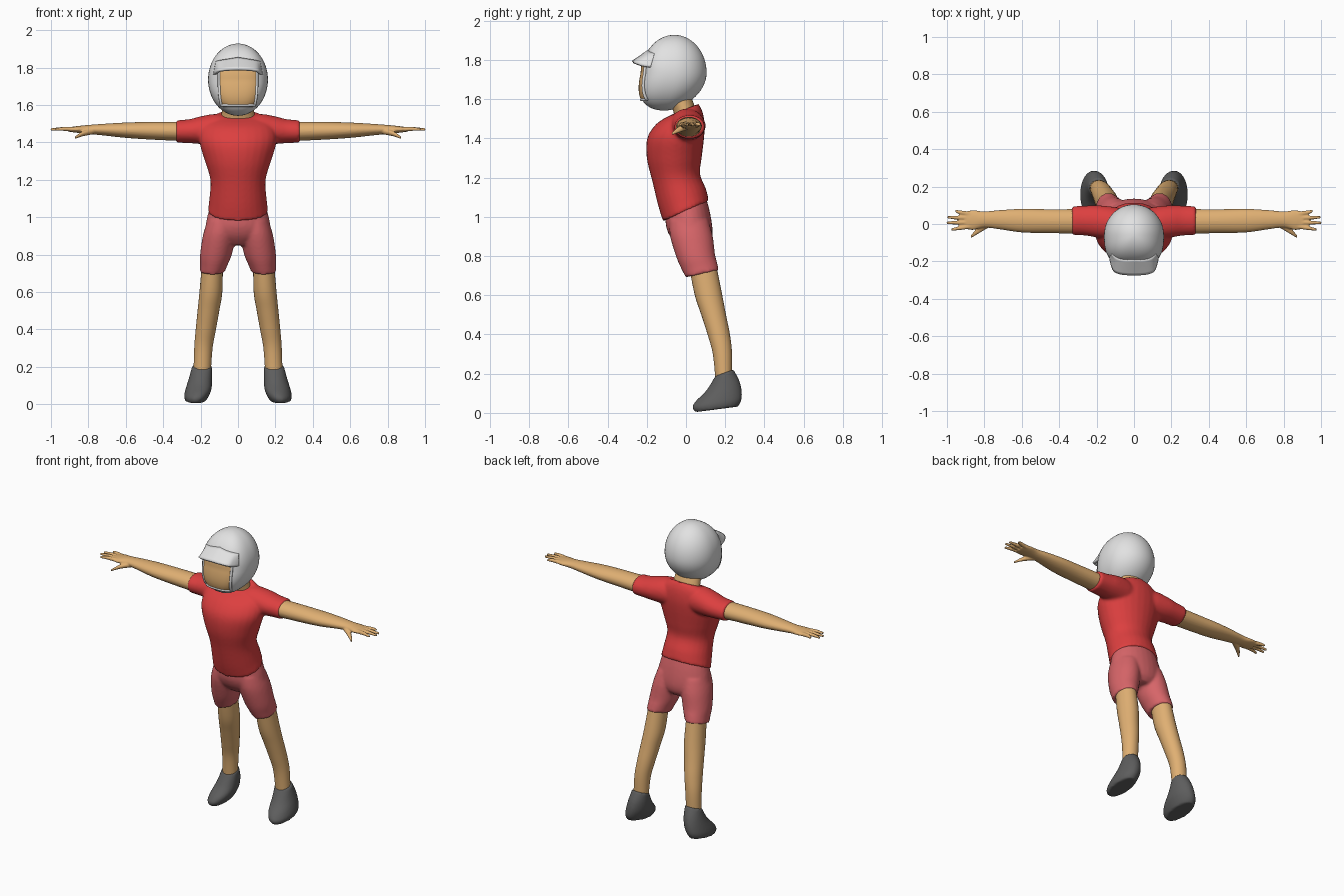
import bpy, bmesh
from math import cos, sin, pi, sqrt

cube = bpy.data.objects.get("Cube")
if cube:
    bpy.data.objects.remove(cube)


def material(name, rgb):
    m = bpy.data.materials.new(name)
    m.use_nodes = True
    m.diffuse_color = (*rgb, 1)
    m.node_tree.nodes["Principled BSDF"].inputs["Base Color"].default_value = (*rgb, 1)
    return m


SKIN = material("skin", (0.74, 0.43, 0.17))
RED = material("shirt_red", (0.72, 0.05, 0.05))
ROSE = material("shorts_rose", (0.68, 0.13, 0.14))
GREY = material("shoe_grey", (0.11, 0.11, 0.11))
WHITE = material("helmet_white", (0.76, 0.76, 0.76))


def smooth_rings(rings, steps=5):
    """Catmull-Rom interpolation through the ring tuples."""
    out = []
    last = len(rings) - 1
    for i in range(last):
        a, b, c, d = (rings[max(0, i - 1)], rings[i], rings[i + 1], rings[min(last, i + 2)])
        for s in range(steps):
            t = s / steps
            out.append([0.5 * (2 * q + (r - p) * t + (2 * p - 5 * q + 4 * r - w) * t * t
                               + (3 * q - p - 3 * r + w) * t ** 3)
                        for p, q, r, w in zip(a, b, c, d)])
    return out + [list(rings[-1])]


def loft(bm, rings, axis="z", side=1, seg=28):
    """Closed tube. z rings: cx, cy, cz, rx, ry, slope; x rings: cx, cy, cz, ry, rz."""
    loops = []
    for ring in smooth_rings(rings):
        loop = []
        for k in range(seg):
            c, s = cos(2 * pi * k / seg), sin(2 * pi * k / seg)
            x, y, z, a, b = ring[:5]
            if axis == "z":
                co = (side * (x + a * c), y + b * s, z + ring[5] * b * s)
            else:
                co = (side * x, y + a * c, z + b * s)
            loop.append(bm.verts.new(co))
        loops.append(loop)
    for lo, hi in zip(loops, loops[1:]):
        for k in range(seg):
            n = (k + 1) % seg
            bm.faces.new((lo[k], lo[n], hi[n], hi[k]))
    bm.faces.new(loops[0][::-1])
    bm.faces.new(loops[-1])


def finish(bm, name, mat, voxel=0, relax=0, mirror=False):
    bmesh.ops.recalc_face_normals(bm, faces=bm.faces)
    me = bpy.data.meshes.new(name)
    bm.to_mesh(me)
    bm.free()
    me.materials.append(mat)
    ob = bpy.data.objects.new(name, me)
    bpy.context.collection.objects.link(ob)
    bpy.ops.object.select_all(action="DESELECT")
    bpy.context.view_layer.objects.active = ob
    ob.select_set(True)
    if voxel:
        m = ob.modifiers.new("blend", "REMESH")
        m.mode, m.voxel_size, m.use_smooth_shade = "VOXEL", voxel, True
        m = ob.modifiers.new("relax", "SMOOTH")
        m.factor, m.iterations = 0.5, relax
        bpy.ops.object.shade_smooth()
    else:
        bpy.ops.object.shade_smooth_by_angle(angle=0.9)
    if mirror:
        ob.modifiers.new("mirror", "MIRROR").use_mirror_merge = False
    return ob


# Shirt: body and two sleeves blended together
bm = bmesh.new()
loft(bm, [(0, 0, 1.03, 0.162, 0.117, 0.45), (0, -0.02, 1.1, 0.153, 0.122, 0.35),
          (0, -0.05, 1.2, 0.148, 0.122, 0.15), (0, -0.06, 1.3, 0.177, 0.14, 0),
          (0, -0.053, 1.4, 0.206, 0.145, 0), (0, -0.03, 1.47, 0.2, 0.125, 0),
          (0, -0.01, 1.52, 0.165, 0.095, 0.15), (0, -0.003, 1.55, 0.108, 0.066, 0.4)])
for side in (1, -1):
    loft(bm, [(0.05, 0, 1.46, 0.08, 0.08), (0.12, 0.005, 1.468, 0.088, 0.084),
              (0.2, 0.014, 1.465, 0.086, 0.074), (0.26, 0.018, 1.46, 0.08, 0.064),
              (0.332, 0.018, 1.458, 0.077, 0.06)], "x", side)
finish(bm, "shirt", RED, 0.009, 5)

# Shorts: pelvis and two legs blended together
bm = bmesh.new()
loft(bm, [(0, -0.005, 1.09, 0.14, 0.098, 0.4), (0, 0.008, 1, 0.165, 0.112, 0.3),
          (0, 0.022, 0.93, 0.174, 0.113, 0.1), (0, 0.03, 0.885, 0.15, 0.1, 0),
          (0, 0.035, 0.85, 0.09, 0.07, 0)])
for side in (1, -1):
    loft(bm, [(0.085, 0.015, 0.98, 0.08, 0.1, 0), (0.1, 0.028, 0.9, 0.088, 0.109, 0),
              (0.118, 0.05, 0.8, 0.085, 0.098, 0.1), (0.13, 0.07, 0.745, 0.074, 0.09, 0.2),
              (0.138, 0.083, 0.71, 0.068, 0.084, 0.22)], "z", side)
finish(bm, "shorts", ROSE, 0.009, 4)

# Bare legs
bm = bmesh.new()
loft(bm, [(0.137, 0.085, 0.75, 0.056, 0.07, 0), (0.145, 0.115, 0.6, 0.061, 0.07, 0),
          (0.158, 0.141, 0.5, 0.058, 0.063, 0), (0.172, 0.167, 0.4, 0.054, 0.057, 0),
          (0.185, 0.186, 0.3, 0.049, 0.049, 0), (0.192, 0.193, 0.16, 0.046, 0.042, 0)])
finish(bm, "legs", SKIN, mirror=True)

# Shoes, toes turned slightly out
bm = bmesh.new()
loft(bm, [(0.192, 0.196, 0.205, 0.053, 0.046, 0.35), (0.2, 0.188, 0.14, 0.062, 0.084, 0.3),
          (0.21, 0.168, 0.085, 0.069, 0.117, 0.2), (0.222, 0.157, 0.045, 0.066, 0.125, 0.14),
          (0.227, 0.157, 0.018, 0.055, 0.108, 0.13)])
finish(bm, "shoes", GREY, 0.008, 3, True)

# Arms, palms, fingers and thumbs
bm = bmesh.new()
loft(bm, [(0.27, 0.014, 1.458, 0.066, 0.052), (0.45, 0.015, 1.462, 0.064, 0.048),
          (0.6, 0.018, 1.465, 0.063, 0.041), (0.72, 0.023, 1.468, 0.051, 0.031),
          (0.8, 0.024, 1.469, 0.043, 0.024), (0.86, 0.021, 1.469, 0.053, 0.018),
          (0.905, 0.02, 1.469, 0.046, 0.012)], "x")
for root, tip, reach in ((0.054, 0.07, 0.955), (0.032, 0.036, 0.998),
                         (0.009, 0.006, 1.002), (-0.013, -0.03, 0.975)):
    loft(bm, [(0.87, root, 1.469, 0.012, 0.013), (0.93, (root + tip) / 2, 1.472, 0.011, 0.011),
              (reach, tip, 1.469, 0.007, 0.007)], "x", seg=12)
loft(bm, [(0.77, 0.005, 1.462, 0.02, 0.018), (0.83, -0.032, 1.446, 0.019, 0.014),
          (0.872, -0.068, 1.424, 0.008, 0.007)], "x", seg=12)
finish(bm, "arms", SKIN, 0.005, 2, True)

# Neck
bm = bmesh.new()
loft(bm, [(0, 0, 1.5, 0.098, 0.058, 0), (0, -0.01, 1.55, 0.088, 0.055, 0.2),
          (0, -0.045, 1.64, 0.08, 0.06, 0)])
finish(bm, "neck", SKIN)

# Helmet shell: an ellipsoid with a blunter front and a chin pushed forward
RX, RY, RZ, CY, CZ, P = 0.16, 0.165, 0.193, -0.06, 1.735, 2.8


def place(ux, uy, uz):
    y = CY + RY * uy
    if uz < 0:
        y -= 0.05 * uz * uz + (0.045 * uz * uy if uy < 0 else 0)
    return (RX * ux, y, CZ + RZ * uz)


def on_front(x, z):
    ux, uz = x / RX, (z - CZ) / RZ
    left = max(0, sqrt(1 - uz * uz) ** P - abs(ux) ** P)
    return place(ux, -left ** (1 / P), uz)


bm = bmesh.new()
bmesh.ops.create_uvsphere(bm, u_segments=48, v_segments=32, radius=1)
for v in bm.verts:
    x, y, z = v.co
    r = sqrt(x * x + y * y)
    if y < 0 and r > 0.001:
        k = r / (abs(x) ** P + abs(y) ** P) ** (1 / P)
        x, y = x * k, y * k
    v.co = place(x, y, z)
finish(bm, "helmet", WHITE)


def sheet(bm, rows):
    grid = [[bm.verts.new(co) for co in row] for row in rows]
    for a, b in zip(grid, grid[1:]):
        for i in range(len(a) - 1):
            bm.faces.new((a[i], a[i + 1], b[i + 1], b[i]))


# Face seen through the helmet opening
bm = bmesh.new()
rows = []
for j in range(17):
    z = 1.6 + 0.19 * j / 16
    half = 0.098 - 0.012 * (1 - j / 16) ** 4
    row = []
    for i in range(-8, 9):
        x, y, zz = on_front(half * i / 8, z)
        row.append((x, y - 0.006, zz))
    rows.append(row)
sheet(bm, rows)
edge = [r[0] for r in rows[::-1]] + rows[0][1:-1] + [r[-1] for r in rows]
face = finish(bm, "face", SKIN)

# Rounded lip around the sides and bottom of the opening
curve = bpy.data.curves.new("opening_lip", "CURVE")
curve.dimensions, curve.bevel_depth, curve.bevel_resolution = "3D", 0.008, 3
spline = curve.splines.new("POLY")
spline.points.add(len(edge) - 1)
for p, (x, y, z) in zip(spline.points, edge):
    p.co = (x * 1.03, y + 0.004, z - 0.002, 1)
curve.materials.append(WHITE)
bpy.context.collection.objects.link(bpy.data.objects.new("opening_lip", curve))

# Visor brim, wrapping down at both ends
bm = bmesh.new()
half = smooth_rings([(0, -0.272, 1.79), (0.06, -0.268, 1.788), (0.1, -0.255, 1.782),
                     (0.116, -0.225, 1.77), (0.126, -0.18, 1.762)], 4)
lower = [(-x, y, z) for x, y, z in half[:0:-1]] + half
rows = []
for j in range(7):
    t = j / 6
    row = []
    for x, y, z in lower:
        hx, hy, hz = on_front(x * 0.9, 1.85 - abs(x) * 0.15)
        row.append((x + (hx - x) * t, y + (hy + 0.008 - y) * t, z + (hz - z) * t))
    rows.append(row)
sheet(bm, rows)
brim = finish(bm, "visor_brim", WHITE)
m = brim.modifiers.new("thickness", "SOLIDIFY")
m.thickness, m.offset = 0.014, 0
